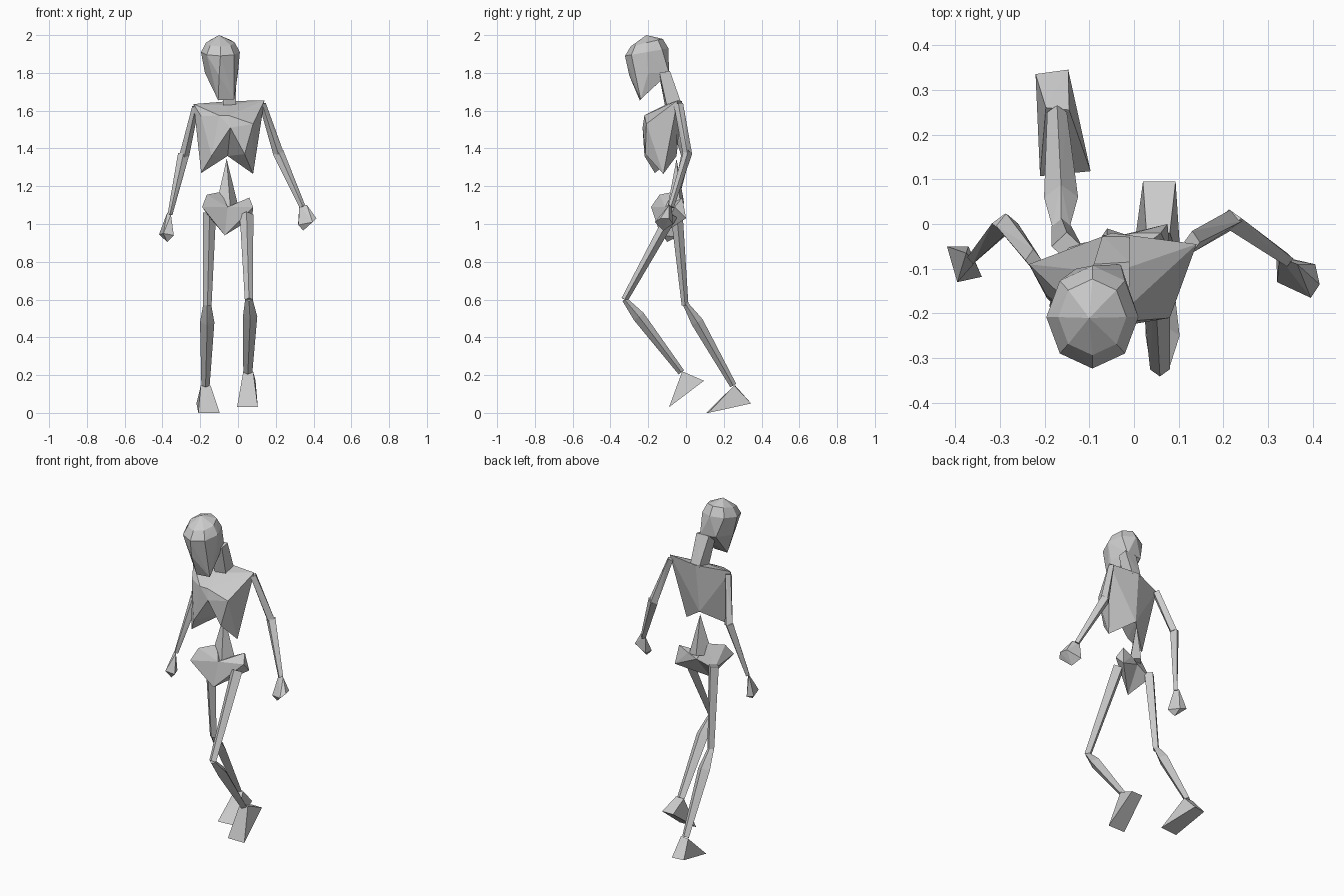
import bpy, bmesh, math
from mathutils import Vector


def add_hulls(name, *groups):
    """One flat-faced object made of convex hulls, one per point group."""
    bm = bmesh.new()
    for pts in groups:
        vs = [bm.verts.new(p) for p in pts]
        res = bmesh.ops.convex_hull(bm, input=vs)
        junk = set(res["geom_interior"]) | set(res["geom_unused"])
        bmesh.ops.delete(bm, geom=[g for g in junk if isinstance(g, bmesh.types.BMVert)],
                         context='VERTS')
    bmesh.ops.recalc_face_normals(bm, faces=bm.faces)
    me = bpy.data.meshes.new(name)
    bm.to_mesh(me)
    bm.free()
    ob = bpy.data.objects.new(name, me)
    bpy.context.collection.objects.link(ob)
    return ob


def ring(center, axis, width, depth):
    """Four-sided diamond cross-section: width along x-ish, depth across it."""
    a = Vector(axis).normalized()
    side = Vector((1, 0, 0))
    side = (side - a * side.dot(a)).normalized()
    front = a.cross(side)
    c = Vector(center)
    return [c + side * width, c + front * depth, c - side * width, c - front * depth]


def limb(name, stations):
    """Tapered limb through (centre, width, depth) stations."""
    axis = Vector(stations[-1][0]) - Vector(stations[0][0])
    rings = [ring(c, axis, w, d) for c, w, d in stations]
    add_hulls(name, *[a + b for a, b in zip(rings, rings[1:])])


# Head: eight-sided cranium tapering to a forward chin
skull = [(-0.10, -0.21, 2.0)]
for z, s in ((1.96, 0.74), (1.91, 1.0)):
    for i in range(8):
        t = i * math.tau / 8
        skull.append((-0.093 + 0.103 * s * math.cos(t),
                      -0.208 + 0.115 * s * math.sin(t),
                      z + 0.02 * math.sin(t)))
add_hulls("head", skull + [
    (-0.10, -0.30, 1.785), (-0.175, -0.20, 1.80), (0.0, -0.20, 1.80),
    (-0.105, -0.245, 1.655), (-0.02, -0.24, 1.66),
    (-0.12, -0.16, 1.76), (-0.03, -0.155, 1.76),
    (-0.13, -0.10, 1.81), (-0.03, -0.09, 1.80)])

# Neck
add_hulls("neck", [
    (-0.10, -0.145, 1.80), (-0.01, -0.14, 1.80), (-0.09, -0.09, 1.81), (-0.01, -0.085, 1.81),
    (-0.075, -0.11, 1.62), (-0.01, -0.10, 1.62), (-0.07, -0.025, 1.64), (-0.01, -0.025, 1.64)])

# Ribcage: two halves meeting at sternum and backbone
mid = [(-0.05, -0.02, 1.65), (-0.05, -0.11, 1.63), (-0.05, -0.22, 1.575),
       (-0.04, -0.23, 1.51), (-0.055, -0.05, 1.36)]
add_hulls("ribcage",
          mid + [(-0.235, -0.09, 1.635), (-0.195, -0.16, 1.57), (-0.10, -0.22, 1.575),
                 (-0.14, -0.22, 1.36), (-0.195, -0.165, 1.27)],
          mid + [(0.14, -0.045, 1.655), (0.08, -0.21, 1.53), (0.035, -0.215, 1.37),
                 (0.08, -0.12, 1.265)])

# Lower spine
add_hulls("lower_spine", [
    (-0.06, -0.05, 1.345), (-0.115, -0.09, 1.10), (-0.04, -0.10, 1.08),
    (0.0, -0.03, 1.10), (-0.06, -0.01, 1.11)])

# Pelvis: two flared wings joined at the front point
joint = [(-0.055, -0.11, 1.09), (-0.07, -0.135, 0.94), (-0.05, -0.03, 1.08)]
add_hulls("pelvis",
          joint + [(-0.19, -0.185, 1.09), (-0.165, -0.14, 1.155), (-0.09, -0.07, 1.17),
                   (-0.155, -0.05, 1.04)],
          joint + [(0.08, -0.06, 1.09), (0.06, -0.02, 1.14), (0.0, -0.02, 1.11),
                   (0.075, 0.0, 1.03)])

# Arms
limb("left_upper_arm", [((-0.225, -0.08, 1.62), 0.018, 0.025), ((-0.285, 0.0, 1.36), 0.026, 0.024)])
limb("left_forearm", [((-0.288, 0.0, 1.37), 0.03, 0.024), ((-0.36, -0.075, 1.05), 0.013, 0.015)])
limb("right_upper_arm", [((0.13, -0.04, 1.635), 0.018, 0.025), ((0.215, 0.008, 1.37), 0.028, 0.024)])
limb("right_forearm", [((0.212, 0.01, 1.38), 0.03, 0.024), ((0.342, -0.08, 1.09), 0.016, 0.016)])

# Hands
add_hulls("left_hand", [
    (-0.375, -0.065, 1.06), (-0.355, -0.085, 1.05), (-0.418, -0.05, 0.945), (-0.395, -0.13, 0.95),
    (-0.37, -0.05, 0.93), (-0.34, -0.118, 0.94), (-0.375, -0.10, 0.905)])
add_hulls("right_hand", [
    (0.325, -0.075, 1.10), (0.365, -0.09, 1.10), (0.405, -0.09, 1.03), (0.415, -0.135, 1.03),
    (0.395, -0.165, 1.01), (0.32, -0.13, 0.995), (0.345, -0.12, 0.965), (0.318, -0.07, 1.00)])

# Legs: straight thigh, shin swelling just below the knee
limb("left_thigh", [((-0.15, -0.05, 1.06), 0.034, 0.032), ((-0.162, -0.005, 0.57), 0.022, 0.018)])
limb("left_shin", [((-0.163, -0.005, 0.58), 0.02, 0.014), ((-0.163, 0.06, 0.48), 0.038, 0.032),
                   ((-0.172, 0.25, 0.145), 0.022, 0.018)])
limb("right_thigh", [((0.045, -0.075, 1.05), 0.036, 0.032), ((0.058, -0.325, 0.6), 0.022, 0.018)])
limb("right_shin", [((0.058, -0.325, 0.6), 0.02, 0.014), ((0.064, -0.25, 0.51), 0.038, 0.032),
                    ((0.052, -0.025, 0.215), 0.024, 0.018)])

# Feet: wedges with the toe edge at the front and heel edge behind
add_hulls("left_foot", [
    (-0.197, 0.26, 0.145), (-0.145, 0.255, 0.145), (-0.22, 0.335, 0.05), (-0.147, 0.345, 0.05),
    (-0.21, 0.107, 0.0), (-0.097, 0.118, 0.0)])
add_hulls("right_foot", [
    (0.028, -0.02, 0.22), (0.08, -0.02, 0.22), (0.02, 0.095, 0.17), (0.093, 0.095, 0.17),
    (-0.005, -0.09, 0.03), (0.105, -0.09, 0.03)])
